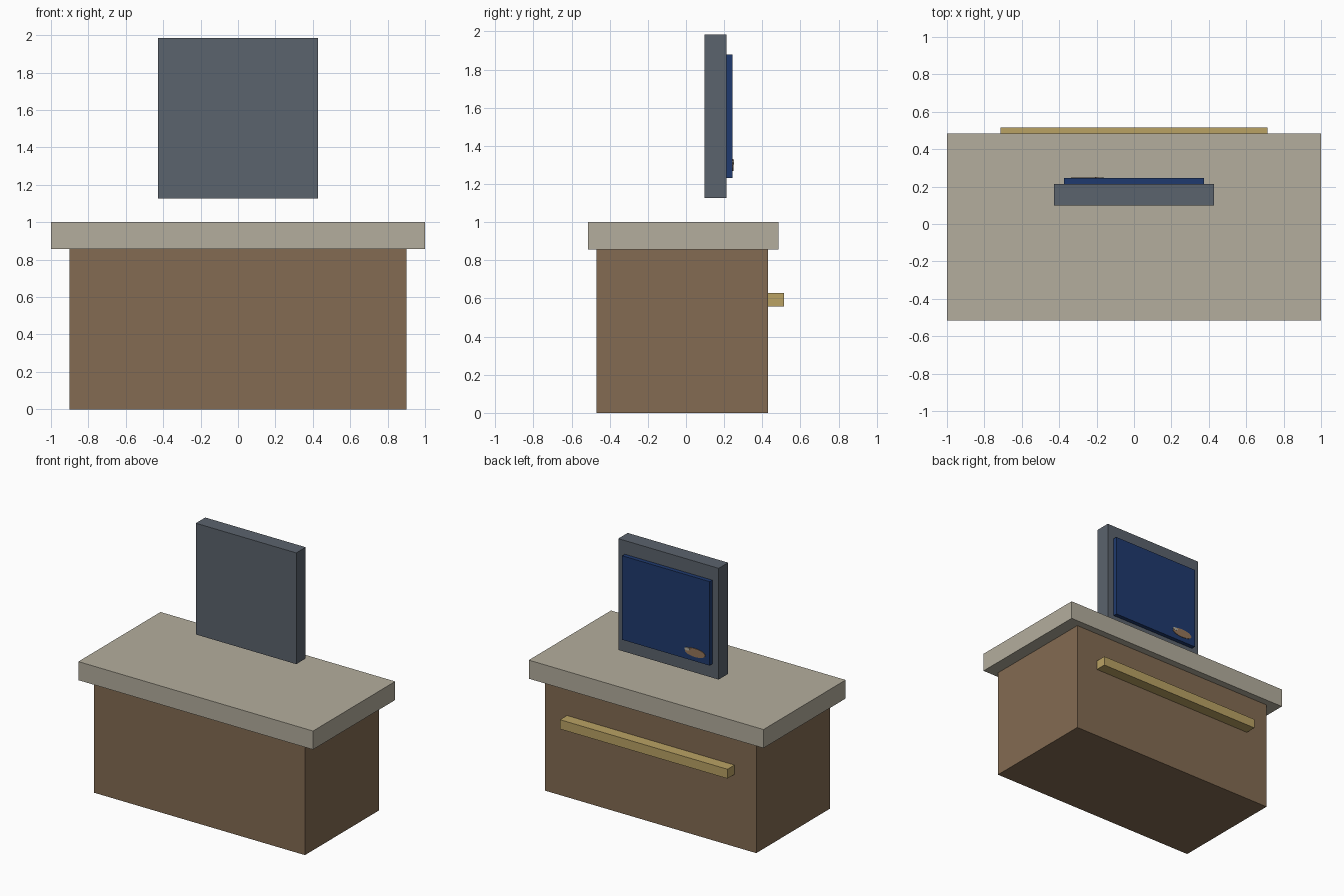
import bpy, bmesh
from mathutils import Matrix

if "Cube" in bpy.data.objects:
    bpy.data.objects.remove(bpy.data.objects["Cube"])


def material(name, rgb):
    """Flat material from 0-255 display values, stored as linear."""
    m = bpy.data.materials.new(name)
    lin = [((c / 255 + 0.055) / 1.055) ** 2.4 for c in rgb]
    m.diffuse_color = (*lin, 1)
    m.use_nodes = True
    m.node_tree.nodes["Principled BSDF"].inputs["Base Color"].default_value = m.diffuse_color
    return m


wood = material("brown wood", (131, 107, 82))
stone = material("pale stone", (180, 174, 157))
slate = material("slate grey", (91, 99, 109))
blue = material("navy blue", (31, 58, 110))
brass = material("brass", (186, 162, 100))
tan = material("light brown", (150, 118, 90))


def finish(name, bm, mat):
    mesh = bpy.data.meshes.new(name)
    bm.to_mesh(mesh)
    bm.free()
    mesh.materials.append(mat)
    obj = bpy.data.objects.new(name, mesh)
    bpy.context.collection.objects.link(obj)
    return obj


def box(name, x, y, z, mat):
    """Box from (min, max) ranges on each axis."""
    bm = bmesh.new()
    mid = [(a + b) / 2 for a, b in (x, y, z)]
    size = [b - a for a, b in (x, y, z)]
    bmesh.ops.create_cube(bm, size=1, matrix=Matrix.Translation(mid) @ Matrix.Diagonal((*size, 1)))
    return finish(name, bm, mat)


def oval_plate(name, x, z, y, width, height, depth, mat):
    """Thin oval plate facing the back."""
    bm = bmesh.new()
    mat4 = (Matrix.Translation((x, y + depth / 2, z))
            @ Matrix.Diagonal((width / 2, 1, height / 2, 1))
            @ Matrix.Rotation(1.570796, 4, 'X'))
    bmesh.ops.create_cone(bm, cap_ends=True, segments=16, radius1=1, radius2=1, depth=depth, matrix=mat4)
    return finish(name, bm, mat)


# Counter: cabinet, overhanging top and the rail on the back
box("cabinet", (-0.9, 0.9), (-0.47, 0.43), (0, 0.857), wood)
box("counter_top", (-1, 1), (-0.515, 0.485), (0.857, 1), stone)
box("rail", (-0.714, 0.714), (0.43, 0.515), (0.557, 0.629), brass)

# Floating display: frame, raised screen and small oval detail
box("display_frame", (-0.428, 0.428), (0.098, 0.213), (1.128, 1.985), slate)
box("screen", (-0.373, 0.373), (0.213, 0.245), (1.233, 1.88), blue)
oval_plate("screen_badge", -0.25, 1.30, 0.244, 0.175, 0.065, 0.005, tan)
oval_plate("badge_tip", -0.185, 1.313, 0.244, 0.045, 0.022, 0.007, stone)
